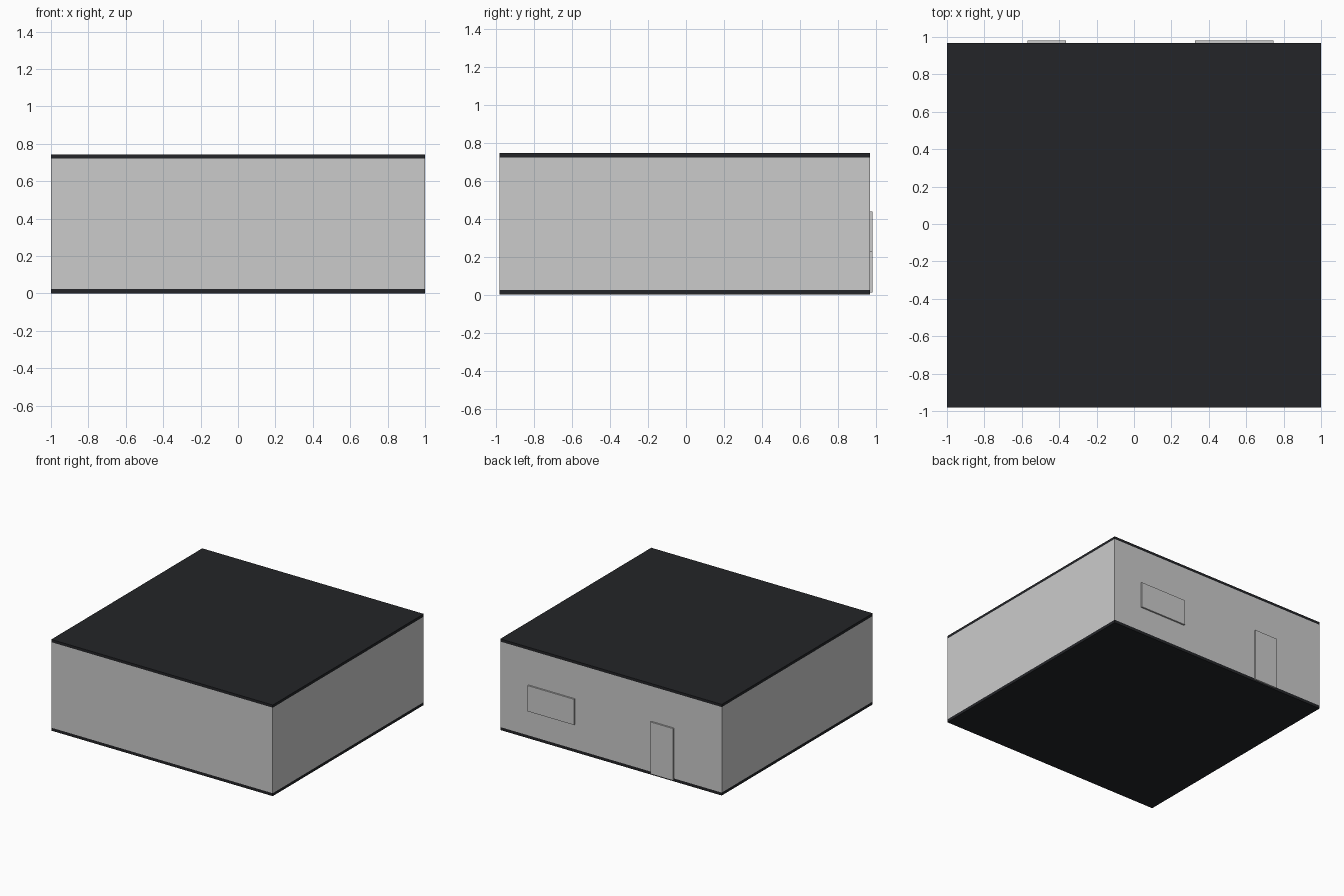
import bpy

if "Cube" in bpy.data.objects:
    bpy.data.objects.remove(bpy.data.objects["Cube"])

def material(name, color):
    m = bpy.data.materials.new(name)
    m.diffuse_color = color
    m.use_nodes = True
    m.node_tree.nodes["Principled BSDF"].inputs["Base Color"].default_value = m.diffuse_color
    return m

dark = material("dark_slab", (0.017, 0.018, 0.021, 1))
brown = material("brown_fabric", (0.16, 0.07, 0.03, 1))

def box(name, x, y, z, mat=None):
    """Box from (min, max) ranges on each axis."""
    bpy.ops.mesh.primitive_cube_add(size=1, location=[sum(r) / 2 for r in (x, y, z)])
    o = bpy.context.object
    o.name = name
    o.scale = [r[1] - r[0] for r in (x, y, z)]
    bpy.ops.object.transform_apply(location=False, rotation=False, scale=True)
    if mat:
        o.data.materials.append(mat)
    return o

FRONT, BACK, T = -0.98, 0.967, 0.02
WALL_Z = (0.024, 0.722)

# Floor and ceiling slabs
box("floor", (-1, 1), (FRONT, BACK), (0, 0.024), dark)
box("ceiling", (-1, 1), (FRONT, BACK), (0.722, 0.744), dark)

# Walls: front and back run full width, side walls fit between them
box("front_wall", (-1, 1), (FRONT, FRONT + T), WALL_Z)
box("back_wall", (-1, 1), (BACK - T, BACK), WALL_Z)
for side, s in (("left", -1), ("right", 1)):
    box(side + "_wall", sorted((s, s * (1 - T))), (FRONT + T, BACK - T), WALL_Z)

# Door and window panels, passing through the back wall
box("door", (-0.57, -0.364), (0.93, 0.98), (0.012, 0.436))
box("window", (0.325, 0.745), (0.93, 0.98), (0.226, 0.436))

# Rug on the floor inside
box("rug", (-0.33, 0.33), (-0.04, 0.62), (0.024, 0.029), brown)
